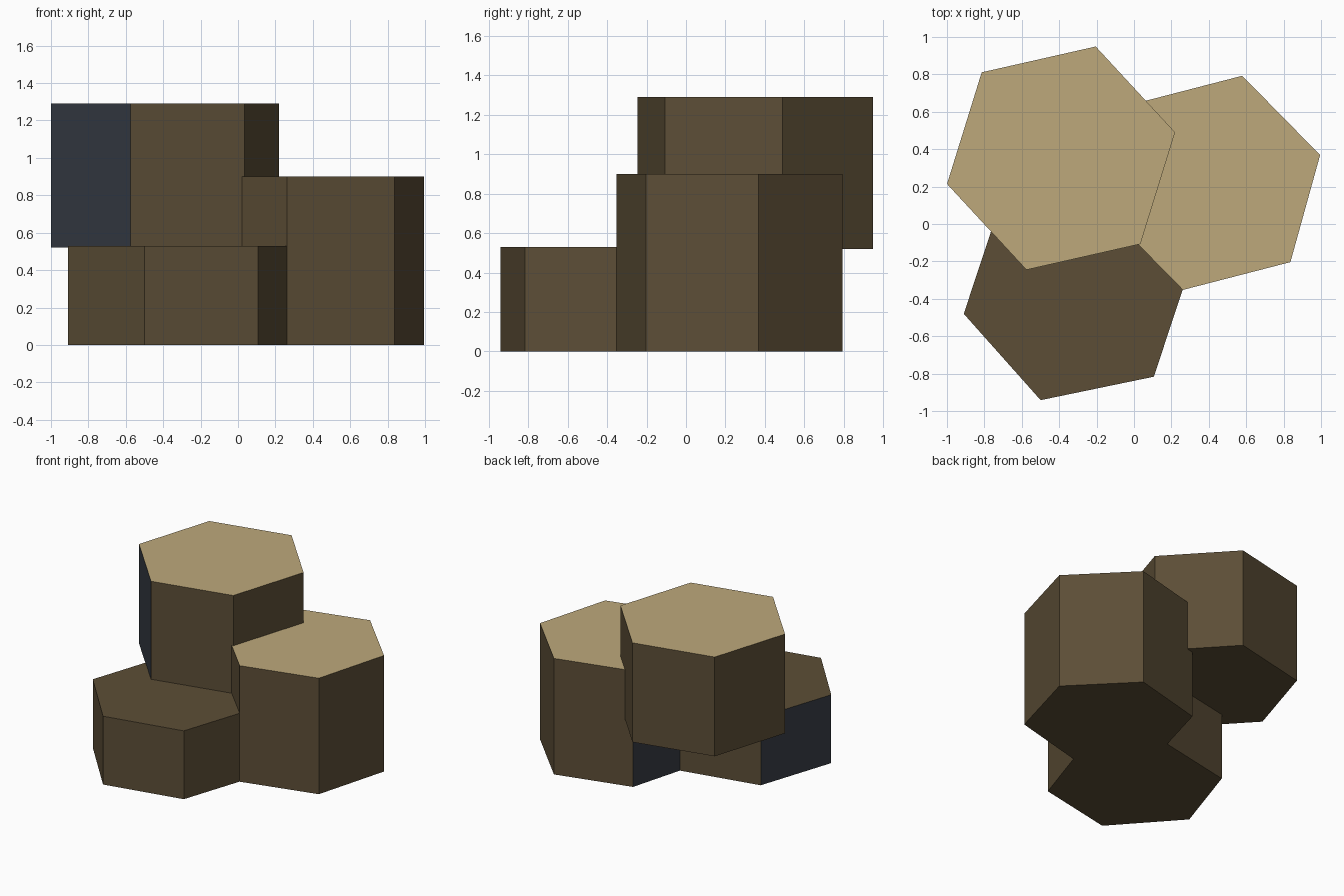
import bpy, bmesh, math

if "Cube" in bpy.data.objects:
    bpy.data.objects.remove(bpy.data.objects["Cube"])


def material(name, rgb):
    m = bpy.data.materials.new(name)
    m.diffuse_color = (*rgb, 1)
    m.use_nodes = True
    m.node_tree.nodes["Principled BSDF"].inputs["Base Color"].default_value = m.diffuse_color
    return m


tan = material("light_tan", (0.515, 0.397, 0.198))
brown = material("dark_brown", (0.107, 0.076, 0.037))
slate = material("slate_blue", (0.037, 0.045, 0.058))


def column(name, x, y, radius, turn, z0, z1, top, slate_dir):
    """Hexagonal column with its own top colour and one slate side."""
    bm = bmesh.new()
    ring = []
    for z in (z0, z1):
        ring.append([bm.verts.new((x + radius * math.cos(math.radians(turn + 60 * i)),
                                   y + radius * math.sin(math.radians(turn + 60 * i)), z))
                     for i in range(6)])
    low, high = ring
    bm.faces.new(low[::-1])
    bm.faces.new(high)
    for i in range(6):
        j = (i + 1) % 6
        bm.faces.new((low[i], low[j], high[j], high[i]))
    bm.normal_update()
    a = math.radians(slate_dir)
    for f in bm.faces:
        if f.normal.z > 0.9:
            f.material_index = 1
        elif f.normal.x * math.cos(a) + f.normal.y * math.sin(a) > 0.9:
            f.material_index = 2
    me = bpy.data.meshes.new(name)
    bm.to_mesh(me)
    bm.free()
    for m in (brown, top, slate):
        me.materials.append(m)
    bpy.context.collection.objects.link(bpy.data.objects.new(name, me))


# Raised column resting on the low one, tall right column, low front column
column("upper_column", -0.39, 0.352, 0.625, 12.75, 0.52, 1.29, tan, 223)
column("tall_column", 0.42, 0.22, 0.594, 14.5, 0.0, 0.90, tan, 164.5)
column("low_column", -0.305, -0.355, 0.618, 11.7, 0.0, 0.53, brown, 161.7)
